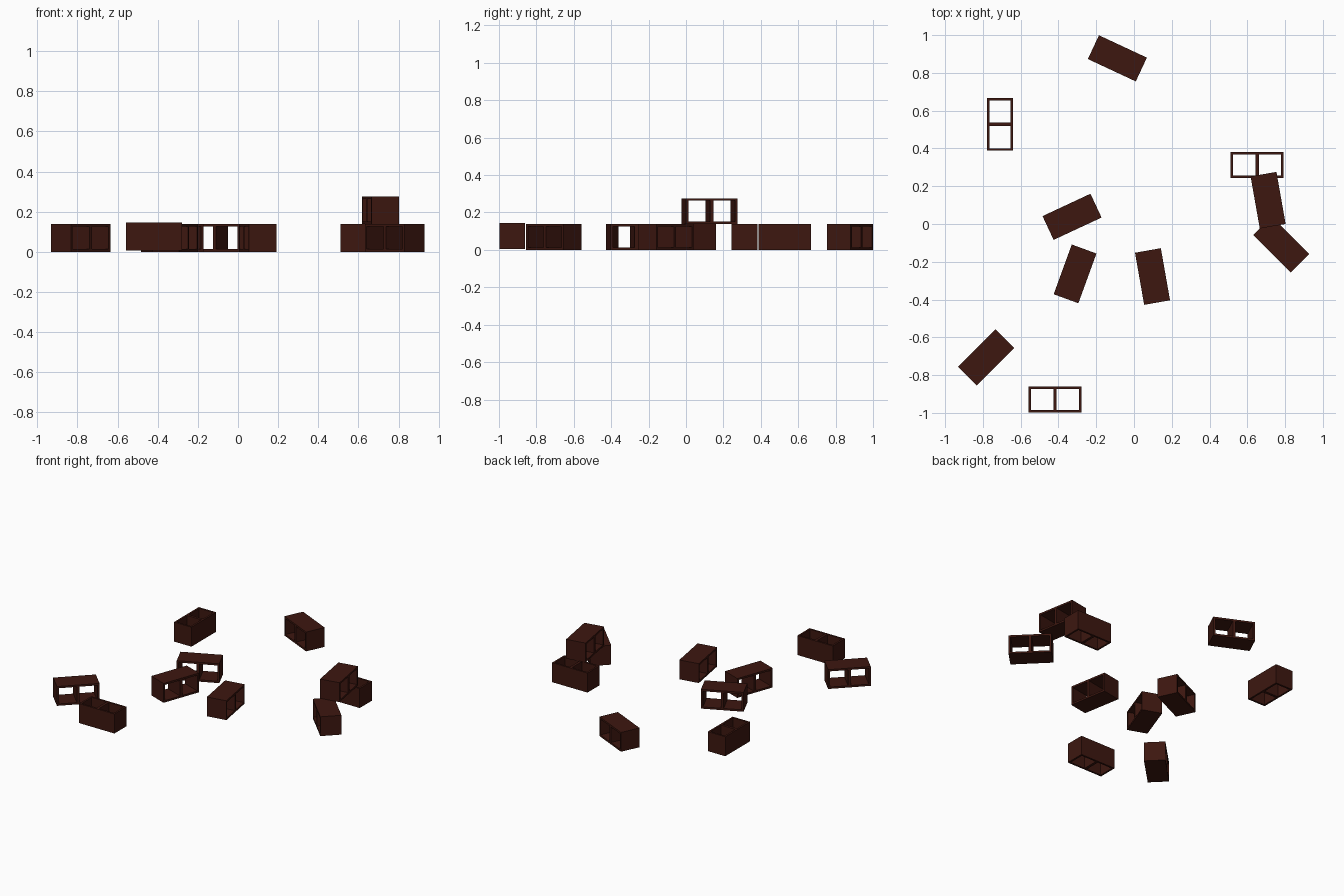
import bpy, bmesh
from math import radians
from mathutils import Matrix

if "Cube" in bpy.data.objects:
    bpy.data.objects.remove(bpy.data.objects["Cube"])

L, W, H = 0.28, 0.139, 0.138      # block length, depth (hole direction), height
WALL, WEB = 0.013, 0.018          # outer wall and middle web thickness

mat = bpy.data.materials.new("dark_brown")
mat.diffuse_color = (0.047, 0.0085, 0.005, 1)
mat.use_nodes = True
mat.node_tree.nodes["Principled BSDF"].inputs["Base Color"].default_value = mat.diffuse_color


def block_mesh():
    """Hollow block: a figure-eight frame of cells extruded along y."""
    xs = [-L / 2, -L / 2 + WALL, -WEB / 2, WEB / 2, L / 2 - WALL, L / 2]
    zs = [-H / 2, -H / 2 + WALL, H / 2 - WALL, H / 2]
    bm = bmesh.new()
    v = [[bm.verts.new((x, -W / 2, z)) for z in zs] for x in xs]
    cells = []
    for i in range(5):
        for j in range(3):
            if j == 1 and i in (1, 3):      # the two openings
                continue
            cells.append(bm.faces.new((v[i][j], v[i + 1][j], v[i + 1][j + 1], v[i][j + 1])))
    ext = bmesh.ops.extrude_face_region(bm, geom=cells, use_keep_orig=True)
    moved = [g for g in ext["geom"] if isinstance(g, bmesh.types.BMVert)]
    bmesh.ops.translate(bm, vec=(0, W, 0), verts=moved)
    bmesh.ops.recalc_face_normals(bm, faces=bm.faces)
    me = bpy.data.meshes.new("hollow_block")
    bm.to_mesh(me)
    bm.free()
    me.materials.append(mat)
    return me


mesh = block_mesh()

# x, y, base height, heading in degrees, openings facing up
blocks = [
    (-0.088, 0.877, 0.0, -25, False),
    (-0.709, 0.528, 0.0, 90, True),
    (0.652, 0.312, 0.0, 0, True),
    (0.710, 0.126, 0.138, -80, False),   # stacked on its neighbours
    (0.780, -0.108, 0.0, -45, False),
    (-0.328, 0.038, 0.0, 25, False),
    (-0.312, -0.264, 0.0, 70, False),
    (0.098, -0.278, 0.0, -80, False),
    (-0.783, -0.706, 0.0, 45, False),
    (-0.418, -0.929, 0.006, 0, True),
]
for n, (x, y, z, heading, upright) in enumerate(blocks, 1):
    ob = bpy.data.objects.new(f"hollow_block_{n}", mesh)
    bpy.context.collection.objects.link(ob)
    roll = Matrix.Rotation(radians(90 if upright else 0), 4, 'X')
    half = (W if upright else H) / 2
    ob.matrix_world = Matrix.Translation((x, y, z + half)) @ Matrix.Rotation(radians(heading), 4, 'Z') @ roll
